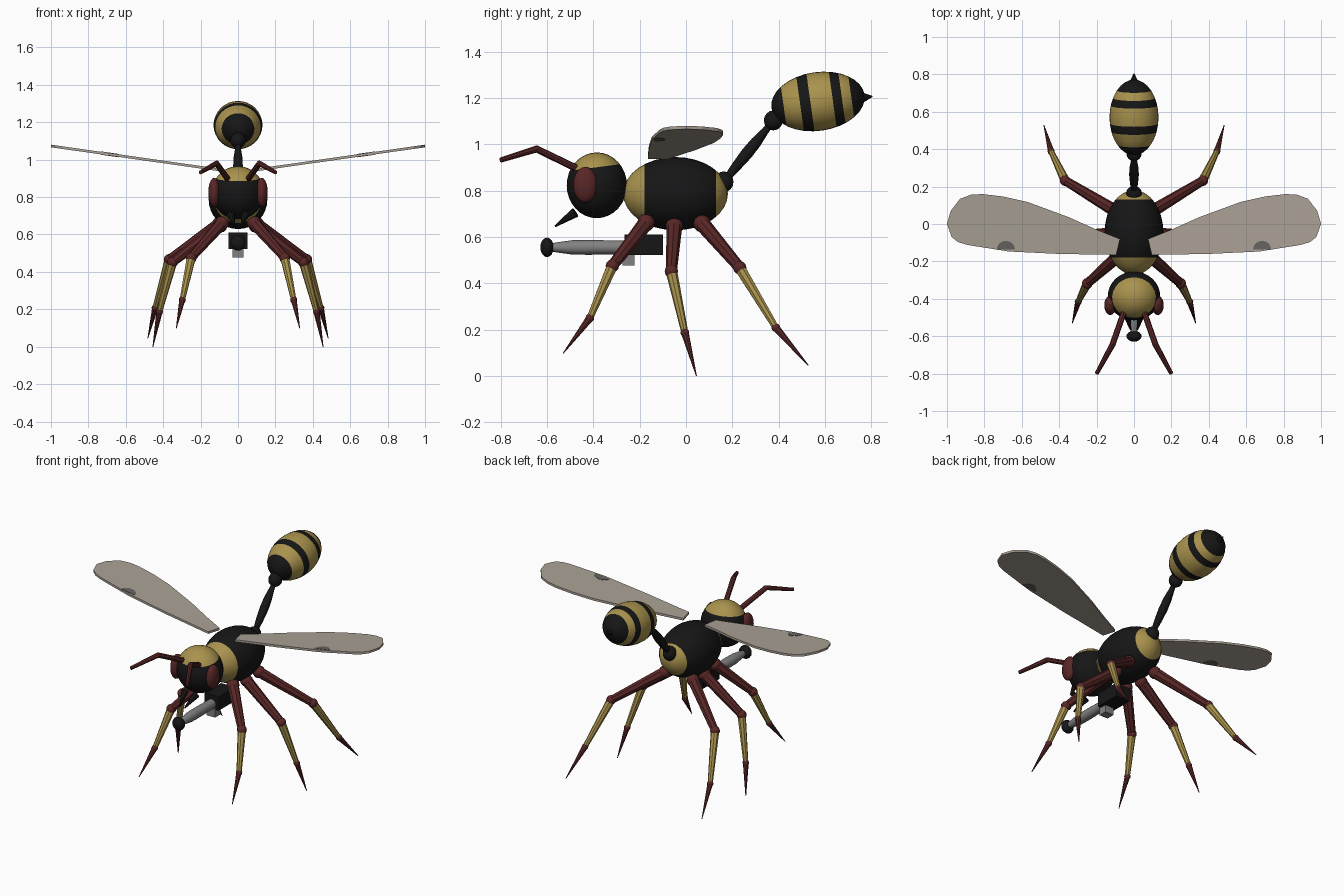
import bpy, bmesh, math
from mathutils import Vector, Matrix

if "Cube" in bpy.data.objects:
    bpy.data.objects.remove(bpy.data.objects["Cube"])


def material(name, rgb):
    m = bpy.data.materials.new(name)
    m.diffuse_color = (*rgb, 1)
    m.use_nodes = True
    m.node_tree.nodes["Principled BSDF"].inputs["Base Color"].default_value = m.diffuse_color
    return m


BLACK = material("black", (0.008, 0.008, 0.008))
YELLOW = material("dull yellow", (0.40, 0.29, 0.075))
RED = material("dark red", (0.10, 0.02, 0.02))
WING = material("wing grey", (0.40, 0.355, 0.30))
SPOT = material("wing spot grey", (0.13, 0.125, 0.12))
METAL = material("metal grey", (0.22, 0.22, 0.22))


def finish(name, bm, mats, smooth=None):
    bmesh.ops.recalc_face_normals(bm, faces=bm.faces)
    me = bpy.data.meshes.new(name)
    bm.to_mesh(me)
    bm.free()
    ob = bpy.data.objects.new(name, me)
    bpy.context.collection.objects.link(ob)
    for m in mats:
        me.materials.append(m)
    if smooth:
        bpy.ops.object.select_all(action='DESELECT')
        ob.select_set(True)
        bpy.context.view_layer.objects.active = ob
        bpy.ops.object.shade_smooth_by_angle(angle=math.radians(smooth))
    return ob


def ellipsoid(name, center, radii, mats, cuts=(), rule=None, pitch=0, segs=32):
    """Ellipsoid along y; cuts are (point, normal) planes that split colours cleanly."""
    bm = bmesh.new()
    bmesh.ops.create_uvsphere(bm, u_segments=segs, v_segments=segs // 2, radius=1,
                              matrix=Matrix.Rotation(math.pi / 2, 4, 'X'))
    bmesh.ops.scale(bm, vec=radii, verts=bm.verts)
    for co, no in cuts:
        bmesh.ops.bisect_plane(bm, geom=bm.verts[:] + bm.edges[:] + bm.faces[:],
                               plane_co=co, plane_no=no)
    if rule:
        for f in bm.faces:
            f.material_index = rule(f.calc_center_median())
    bm.transform(Matrix.Translation(center) @ Matrix.Rotation(pitch, 4, 'X'))
    return finish(name, bm, mats, 40)


def tube(name, points, radii, mat, sides=8, smooth=None):
    """Rings of given radius along a path, capped at both ends."""
    bm = bmesh.new()
    pts = [Vector(p) for p in points]
    rings = []
    for i, (p, r) in enumerate(zip(pts, radii)):
        d = pts[min(i + 1, len(pts) - 1)] - pts[max(i - 1, 0)]
        q = d.to_track_quat('Z', 'Y')
        rings.append([bm.verts.new(p + q @ Vector((r * math.cos(a), r * math.sin(a), 0)))
                      for a in (2 * math.pi * k / sides for k in range(sides))])
    for a, b in zip(rings, rings[1:]):
        for k in range(sides):
            n = (k + 1) % sides
            bm.faces.new((a[k], a[n], b[n], b[k]))
    bm.faces.new(rings[0])
    bm.faces.new(rings[-1])
    return finish(name, bm, [mat], smooth)


def box(name, lo, hi, mat):
    lo, hi = Vector(lo), Vector(hi)
    bm = bmesh.new()
    bmesh.ops.create_cube(bm, size=1)
    bmesh.ops.scale(bm, vec=hi - lo, verts=bm.verts)
    bmesh.ops.translate(bm, vec=(lo + hi) / 2, verts=bm.verts)
    return finish(name, bm, [mat])


def wing_plate(name, outline, side, thickness, mat):
    """Flat plate rising outwards along the wing slope."""
    bm = bmesh.new()
    rows = [[bm.verts.new((side * x, y, 0.941 + 0.142 * (x - 0.07) + s * thickness / 2))
             for x, y in outline] for s in (-1, 1)]
    n = len(outline)
    for r in rows:
        bm.faces.new(r)
    for k in range(n):
        j = (k + 1) % n
        bm.faces.new((rows[0][k], rows[0][j], rows[1][j], rows[1][k]))
    return finish(name, bm, [mat])


# Thorax with yellow collar and rear patch
Y = Vector((0, 1, 0))
ellipsoid("thorax", (0, -0.045, 0.787), (0.157, 0.226, 0.158), [BLACK, YELLOW],
          [(Y * -0.135, Y), (Y * 0.175, Y)],
          lambda c: int(c.y < -0.135 or c.y > 0.175))

# Head with yellow crown
crown_co, crown_no = Vector((0, 0, 0.078)), Vector((0, -0.13, 1)).normalized()
ellipsoid("head", (0, -0.385, 0.823), (0.14, 0.13, 0.142), [BLACK, YELLOW],
          [(crown_co, crown_no)],
          lambda c: int((c - crown_co).dot(crown_no) > 0))

# Striped abdomen
bands = [-0.15, -0.078, -0.033, 0.064, 0.104, 0.145]
ellipsoid("abdomen", (0, 0.57, 1.185), (0.131, 0.203, 0.127), [BLACK, YELLOW],
          [(Y * b, Y) for b in bands],
          lambda c: sum(c.y > b for b in bands) % 2, math.radians(8))
tube("stinger", [(0, 0.75, 1.2), (0, 0.772, 1.203), (0, 0.805, 1.207)],
     [0.022, 0.018, 0.002], BLACK)

# Waist
ellipsoid("waist_lower_joint", (0, 0.163, 0.838), (0.042, 0.042, 0.045), [BLACK], segs=16)
ellipsoid("waist_upper_joint", (0, 0.377, 1.103), (0.041, 0.041, 0.043), [BLACK], segs=16)
w0, w1 = Vector((0, 0.175, 0.853)), Vector((0, 0.37, 1.092))
tube("waist", [w0.lerp(w1, t) for t in (0, 0.2, 0.45, 0.65, 0.85, 1)],
     [0.014, 0.021, 0.026, 0.024, 0.016, 0.013], BLACK, 12, 40)

# Legs: hip, knee, ankle, tip
legs = {
    "front": ((0.085, -0.172, 0.662), (0.25, -0.318, 0.475),
              (0.298, -0.415, 0.25), (0.33, -0.53, 0.098)),
    "middle": ((0.095, -0.05, 0.647), (0.35, -0.063, 0.452),
               (0.42, -0.005, 0.187), (0.455, 0.045, 0.0)),
    "rear": ((0.10, 0.07, 0.657), (0.368, 0.232, 0.467),
             (0.443, 0.388, 0.208), (0.482, 0.528, 0.046)),
}
wing = [(0.075, -0.08), (0.2, -0.03), (0.35, 0.037), (0.57, 0.118), (0.70, 0.147),
        (0.81, 0.16), (0.87, 0.157), (0.93, 0.135), (0.98, 0.07), (1.0, 0.0),
        (0.975, -0.07), (0.94, -0.097), (0.89, -0.112), (0.67, -0.147), (0.4, -0.16),
        (0.095, -0.165)]
spot = [(0.685 + 0.048 * math.cos(a), -0.135 + 0.045 * math.sin(a))
        for a in (math.pi * k / 8 for k in range(9))]

for side, tag in ((1, "right"), (-1, "left")):
    def mx(p):
        return (side * p[0], p[1], p[2])

    for leg, joints in legs.items():
        hip, knee, ankle, tip = map(mx, joints)
        n = f"{tag}_{leg}_"
        ellipsoid(n + "hip", hip, (0.038,) * 3, [RED], segs=12)
        tube(n + "thigh", [hip, knee], [0.034, 0.024], RED)
        ellipsoid(n + "knee", knee, (0.029,) * 3, [RED], segs=12)
        tube(n + "shin", [knee, ankle], [0.025, 0.015], YELLOW)
        ellipsoid(n + "ankle", ankle, (0.019,) * 3, [RED], segs=12)
        tube(n + "foot", [ankle, tip], [0.017, 0.002], RED)

    # Wing and its spot
    wing_plate(tag + "_wing", wing, side, 0.014, WING)
    wing_plate(tag + "_wing_spot", spot, side, 0.018, SPOT)

    # Eye, antenna, mandible
    ellipsoid(tag + "_eye", mx((0.127, -0.435, 0.825)), (0.032, 0.052, 0.078), [RED], segs=20)
    tube(tag + "_antenna", [mx(p) for p in ((0.05, -0.46, 0.89), (0.115, -0.645, 0.98),
                                            (0.2, -0.80, 0.932))],
         [0.016, 0.016, 0.011], RED)
    tube(tag + "_mandible", [mx((0.04, -0.478, 0.706)), mx((0.018, -0.565, 0.646))],
         [0.022, 0.004], BLACK)

# Device slung under the body
tube("device_barrel", [(0, y, 0.555) for y in (-0.59, -0.55, -0.49, -0.42, -0.2)],
     [0.016, 0.023, 0.031, 0.032, 0.028], METAL, 12, 40)
ellipsoid("device_knob", (0, -0.6, 0.555), (0.041, 0.029, 0.042), [BLACK], segs=16)
box("device_body", (-0.05, -0.265, 0.523), (0.05, -0.1, 0.61), BLACK)
box("device_grip", (-0.03, -0.275, 0.477), (0.03, -0.222, 0.53), METAL)
